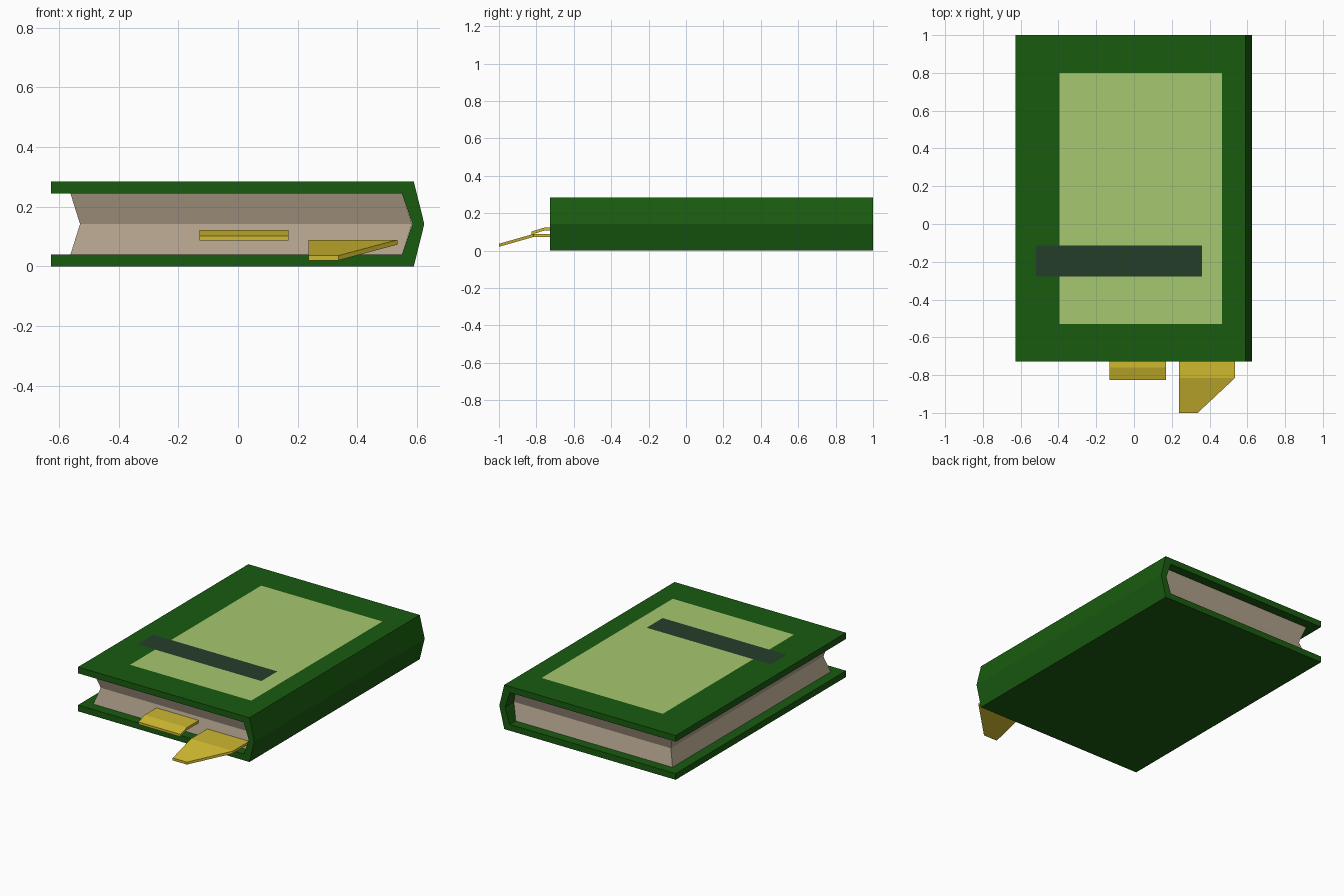
import bpy, bmesh

if "Cube" in bpy.data.objects:
    bpy.data.objects.remove(bpy.data.objects["Cube"])


def material(name, r, g, b):
    m = bpy.data.materials.new(name)
    m.diffuse_color = (r, g, b, 1)
    m.use_nodes = True
    m.node_tree.nodes["Principled BSDF"].inputs["Base Color"].default_value = m.diffuse_color
    return m


green = material("cover_green", 0.010, 0.105, 0.005)
pale = material("label_green", 0.38, 0.58, 0.16)
dark = material("strip_green", 0.018, 0.048, 0.023)
paper = material("paper", 0.44, 0.36, 0.26)
gold = material("ribbon_gold", 0.62, 0.48, 0.03)


def build(name, verts, faces, mat, extrude=None):
    """Mesh from faces, optionally extruded along a vector into a solid."""
    bm = bmesh.new()
    vs = [bm.verts.new(v) for v in verts]
    fs = [bm.faces.new([vs[i] for i in f]) for f in faces]
    if extrude:
        bmesh.ops.solidify  # flat shells are closed by the extrusion below
        res = bmesh.ops.extrude_face_region(bm, geom=fs, use_keep_orig=True)
        moved = [g for g in res["geom"] if isinstance(g, bmesh.types.BMVert)]
        bmesh.ops.translate(bm, verts=moved, vec=extrude)
        bmesh.ops.recalc_face_normals(bm, faces=bm.faces)
    mesh = bpy.data.meshes.new(name)
    bm.to_mesh(mesh)
    bm.free()
    mesh.materials.append(mat)
    ob = bpy.data.objects.new(name, mesh)
    bpy.context.collection.objects.link(ob)
    return ob


def patch(name, x0, x1, y0, y1, z, mat):
    build(name, [(x0, y0, z), (x1, y0, z), (x1, y1, z), (x0, y1, z)], [(0, 1, 2, 3)], mat)


# Cover: boards and pointed spine as one C-shaped profile
H = 0.284
profile = [(-0.627, 0), (0.59, 0), (0.625, H / 2), (0.59, H), (-0.627, H),
           (-0.627, H - 0.04), (0.55, H - 0.04), (0.585, H / 2), (0.55, 0.04), (-0.627, 0.04)]
build("cover", [(x, -0.727, z) for x, z in profile], [range(10)], green, (0, 1.727, 0))

# Page block: three stacked outlines, pinched on the open sides, bulging into the spine
rings = [(-0.562, 0.55, -0.665, 0.94, 0.04), (-0.53, 0.584, -0.635, 0.91, H / 2),
         (-0.562, 0.55, -0.665, 0.94, H - 0.04)]
verts, faces = [], [(3, 2, 1, 0), (8, 9, 10, 11)]
for x0, x1, y0, y1, z in rings:
    verts += [(x0, y0, z), (x1, y0, z), (x1, y1, z), (x0, y1, z)]
for r in (0, 4):
    faces += [(r + i, r + (i + 1) % 4, r + 4 + (i + 1) % 4, r + 4 + i) for i in range(4)]
build("pages", verts, faces, paper)

# Flat label and strip on the front board
patch("cover_label", -0.395, 0.465, -0.53, 0.80, H + 0.001, pale)
patch("cover_strip", -0.52, 0.36, -0.277, -0.115, H + 0.002, dark)

# Short ribbon, bent down at its end
path = [(-0.6, 0.122), (-0.76, 0.122), (-0.825, 0.102)]
build("short_ribbon", [(x, y, z) for y, z in path for x in (-0.13, 0.17)],
      [(0, 2, 3, 1), (2, 4, 5, 3)], gold, (0, 0, -0.016))

# Long ribbon, sloping down to a slanted tip
build("long_ribbon",
      [(0.237, -0.6, 0.089), (0.535, -0.6, 0.089), (0.237, -0.815, 0.089),
       (0.535, -0.815, 0.089), (0.237, -1, 0.036), (0.337, -1, 0.036)],
      [(0, 2, 3, 1), (2, 4, 5, 3)], gold, (0, 0, -0.016))
